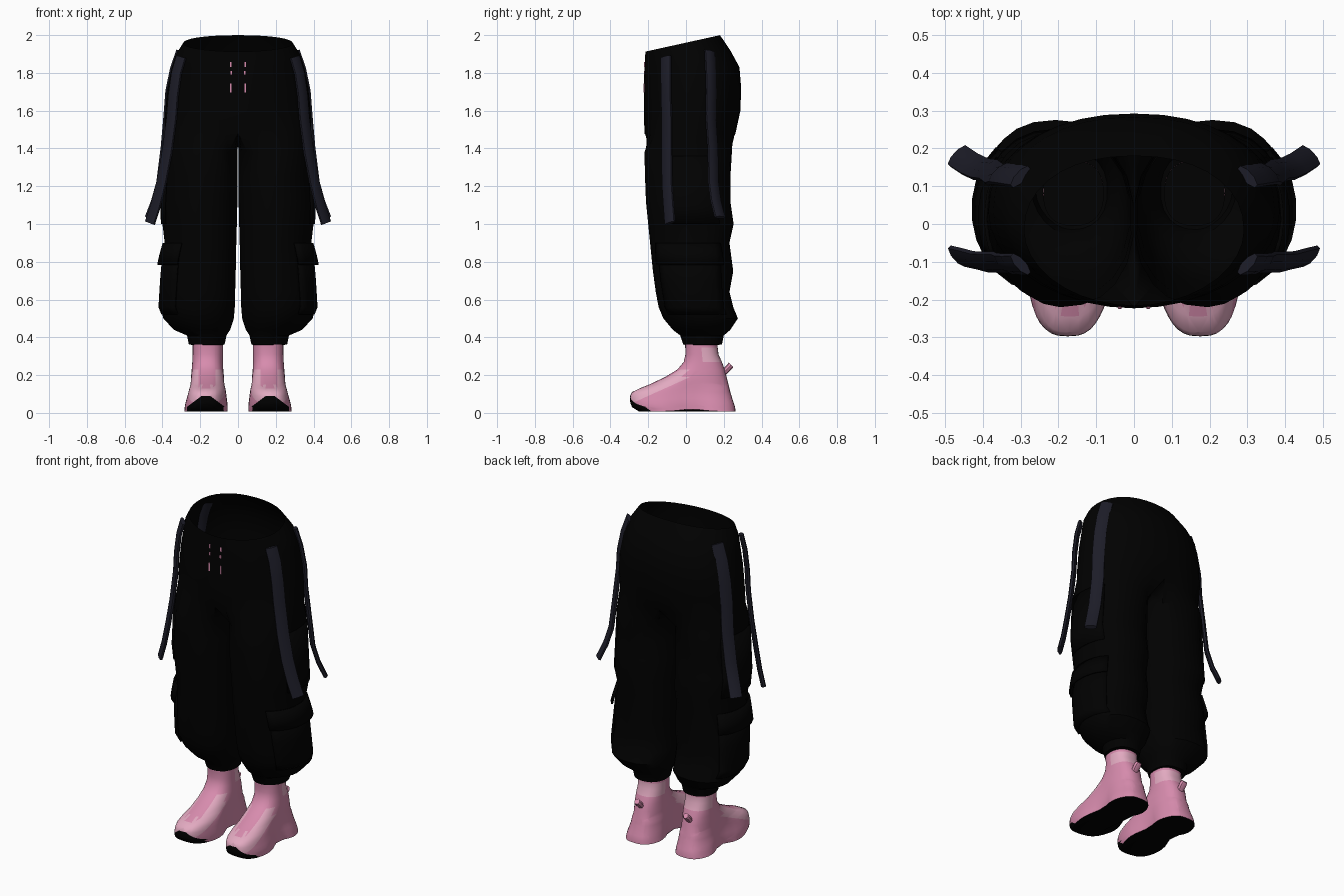
import bpy, bmesh, math
from mathutils import Vector

cube = bpy.data.objects.get("Cube")
if cube:
    bpy.data.objects.remove(cube, do_unlink=True)


def material(name, rgb):
    m = bpy.data.materials.new(name)
    m.use_nodes = True
    m.diffuse_color = (*rgb, 1)
    m.node_tree.nodes["Principled BSDF"].inputs["Base Color"].default_value = (*rgb, 1)
    return m


BLACK = material("black cloth", (0.0002, 0.0002, 0.0002))
NAVY = material("dark navy webbing", (0.012, 0.012, 0.021))
PINK = material("pink leather", (0.68, 0.26, 0.42))
PALE = material("pale pink leather", (0.76, 0.4, 0.53))
made = []


def finish(bm, name, mats, rule=None, thickness=0):
    """Turn a half model into a mirrored object, coloured by an optional rule."""
    bmesh.ops.recalc_face_normals(bm, faces=bm.faces)
    if rule:
        for f in bm.faces:
            f.material_index = rule(f.calc_center_median(), f.normal)
    mesh = bpy.data.meshes.new(name)
    bm.to_mesh(mesh)
    bm.free()
    for m in mats:
        mesh.materials.append(m)
    ob = bpy.data.objects.new(name, mesh)
    bpy.context.collection.objects.link(ob)
    if thickness:
        s = ob.modifiers.new("Thickness", 'SOLIDIFY')
        s.thickness = thickness
    mirror = ob.modifiers.new("Mirror", 'MIRROR')
    mirror.merge_threshold = 0.0005
    made.append(ob)


def oval(angle, xi, xo, yf, yb, power, corner=None):
    """Rounded-box outline, front at -90 degrees; corner softens the front outer part."""
    c, s = math.cos(angle), math.sin(angle)
    e = 2 / (corner if corner and c > 0 and s < 0 else power)
    return ((xi + xo) / 2 + (xo - xi) / 2 * math.copysign(abs(c) ** e, c),
            (yf + yb) / 2 + (yb - yf) / 2 * math.copysign(abs(s) ** e, s))


def bridge(bm, a, b, closed=True):
    n = len(a)
    for i in range(n if closed else n - 1):
        j = (i + 1) % n
        bm.faces.new((a[i], a[j], b[j], b[i]))


def loft(rings, closed=True, caps=True):
    bm = bmesh.new()
    rows = [[bm.verts.new(p) for p in r] for r in rings]
    for a, b in zip(rows, rows[1:]):
        bridge(bm, a, b, closed)
    if caps:
        bm.faces.new(rows[0])
        bm.faces.new(rows[-1])
    return bm


# Trousers: closed leg rings, then half rings from the crotch to the waist
LEG = [  # height, inner x, outer x, front y, back y
    (0.36, .081, .241, -.004, .168), (0.362, .07, .26, -.015, .19),
    (0.41, .06, .27, -.03, .20),
    (0.44, .04, .34, -.07, .235), (0.50, .02, .395, -.12, .275),
    (0.56, .015, .41, -.145, .25), (0.64, .013, .405, -.16, .23),
    (0.75, .010, .395, -.175, .25), (0.9, .007, .388, -.19, .23),
    (1.0, .004, .40, -.20, .252), (1.12, .001, .405, -.212, .235),
    (1.25, .001, .388, -.217, .235), (1.38, .001, .39, -.22, .243)]
HIP = [  # height, outer x, front y, back y
    (1.48, .388, -.22, .262), (1.6, .385, -.223, .288),
    (1.72, .372, -.223, .292), (1.83, .35, -.22, .283)]
SHAPE = (2.3, 1.8)
ARC, INNER = 18, 5
START = -math.radians(135)
STEP = math.radians(270) / ARC
bm = bmesh.new()
rows = []
for z, *box in LEG:
    rows.append([bm.verts.new((*oval(START + i * STEP, *box, *SHAPE), z))
                 for i in range(ARC + 1)] +
                [bm.verts.new((*oval(-START + math.radians(90) * k / INNER, *box, *SHAPE), z))
                 for k in range(1, INNER)])
for a, b in zip(rows, rows[1:]):
    bridge(bm, a, b)


def half_ring(xo, yf, yb, height):
    ring = []
    for i in range(ARC + 1):
        x, y = oval(math.pi * (i / ARC - 0.5), -xo, xo, yf, yb, 2.2, 1.95)
        ring.append(bm.verts.new((0 if i in (0, ARC) else x, y, height(y))))
    return ring


hips = [half_ring(xo, yf, yb, lambda y, z=z: z) for z, xo, yf, yb in HIP]
hips.append(half_ring(.33, -.217, .235, lambda y: 1.895 + .1 * y))
hips.append(half_ring(.29, -.215, .18, lambda y: 1.96 + .22 * y))
first, last = hips[0][0].co, hips[0][-1].co
seam = []
for k in range(1, INNER):
    p = last.lerp(first, k / INNER)
    seam.append(bm.verts.new((0, p.y, p.z - .06 * math.sin(math.pi * k / INNER))))
bridge(bm, rows[-1], hips[0] + seam)
for a, b in zip(hips, hips[1:]):
    bridge(bm, a, b, closed=False)
finish(bm, "trousers", [BLACK])


# Cargo pockets and flaps wrapped around the outer legs
def leg_at(z):
    for a, b in zip(LEG, LEG[1:]):
        if a[0] <= z <= b[0]:
            t = (z - a[0]) / (b[0] - a[0])
            return [p + (q - p) * t for p, q in zip(a[1:], b[1:])]


def wrap(name, levels, start, end):
    rings = []
    for z, out in levels:
        xi, xo, yf, yb = leg_at(z)
        box = (xi, xo + out, yf - out * .3, yb + out * .3)
        rings.append([(*oval(math.radians(start + (end - start) * i / 8), *box, 2.2, 2), z)
                      for i in range(9)])
    finish(loft(rings, closed=False, caps=False), name, [BLACK], thickness=.01)


wrap("cargo_pocket", [(.52, .006), (.56, .012), (.7, .014), (.86, .01)], -55, 45)
wrap("cargo_flap", [(.785, .036), (.84, .026), (.9, .012)], -60, 48)
wrap("upper_pocket", [(1.0, .008), (1.1, .008), (1.36, .006)], -25, 40)


# Hanging straps: flat bands lying on the diagonal corners, flaring at the end
def strap(name, path, turn):
    pts = [Vector(p) for p in path]
    across = Vector((1, turn, 0)).normalized()
    rings = []
    for i, p in enumerate(pts):
        d = (pts[min(i + 1, len(pts) - 1)] - pts[max(i - 1, 0)]).normalized()
        thin = d.cross(across).normalized()
        wide = thin.cross(d)
        rings.append([p + wide * .037 * math.cos(a) + thin * .014 * math.sin(a)
                      for a in (math.tau * (k + .5) / 8 for k in range(8))])
    finish(loft(rings), name, [NAVY])


strap("front_strap", [(.30, -.106, 1.885), (.325, -.106, 1.80), (.342, -.105, 1.68),
                      (.351, -.101, 1.56), (.375, -.101, 1.38), (.405, -.10, 1.22),
                      (.435, -.092, 1.1), (.466, -.085, 1.005)], 1)
strap("back_strap", [(.30, .125, 1.915), (.333, .13, 1.82), (.357, .133, 1.7),
                     (.366, .13, 1.58), (.382, .142, 1.4), (.405, .145, 1.22),
                     (.433, .158, 1.12), (.466, .18, 1.035)], -1)

# Shoes: stacked outlines, pinched at the arch and splayed at the toe
SHOE = [  # height, inner x, outer x, front y, back y
    (.008, .048, .288, -.25, .262), (.03, .05, .284, -.285, .26),
    (.05, .052, .28, -.294, .254), (.07, .055, .274, -.297, .247),
    (.09, .058, .268, -.296, .241), (.11, .061, .263, -.286, .235),
    (.13, .064, .259, -.245, .23), (.15, .067, .256, -.195, .225),
    (.19, .073, .25, -.11, .215), (.23, .078, .245, -.045, .205),
    (.27, .08, .242, -.012, .19), (.31, .08, .24, -.003, .172),
    (.345, .08, .24, -.004, .168), (.375, .08, .24, -.005, .167)]
rings = []
for z, *box in SHOE:
    ring = []
    for i in range(44):
        x, y = oval(math.tau * i / 44, *box, 2.8 if z < .14 else 2.4)
        low = max(0, 1 - z / .2)
        arch = low * math.exp(-((y - .03) / .08) ** 2)
        splay = .05 * max(0, -.08 - y)
        ring.append((.165 + (x - .165) * (1 - .3 * arch) + splay, y, z + .012 * arch))
    rings.append(ring)


def shoe_colour(c, n):
    if abs(n.z) > .9 and (c.z < .025 or c.z > .37):
        return 2
    if c.y < -.2 and c.z < min(.09, .107 - .75 * abs(c.x - .17)):
        return 2
    if c.y < 0 and .18 + .45 * c.y < c.z < .24:
        return 0 if c.z > .14 and abs(c.x - .165) < .045 else 1
    if .27 < c.z < .345 and c.y > .09:
        return 1
    return 0


shoe = loft(rings)
# Cut the panel borders into the surface: toe guard sides, vamp edge and tongue
for spot, normal in (((.17, 0, .107), (.75, 0, 1)), ((.17, 0, .107), (-.75, 0, 1)),
                     ((0, 0, .18), (0, -.45, 1)),
                     ((.12, 0, 0), (1, 0, 0)), ((.21, 0, 0), (1, 0, 0))):
    bmesh.ops.bisect_plane(shoe, geom=shoe.verts[:] + shoe.edges[:] + shoe.faces[:],
                           dist=1e-5, plane_co=spot, plane_no=Vector(normal).normalized())
finish(shoe, "shoe", [PINK, PALE, BLACK], shoe_colour)

# Heel pull tab
rings = [[(.165 + w * math.cos(a), y + .012 * math.sin(a), z - .012 * math.sin(a))
          for a in (math.tau * k / 8 for k in range(8))]
         for y, z, w in ((.185, .20, .018), (.212, .225, .022), (.23, .244, .024),
                         (.238, .254, .016))]
finish(loft(rings), "heel_tab", [PINK])

# Small lacing marks on the fly
bm = bmesh.new()
for x, y, z, h in ((.038, -.2195, 1.845, .025), (.036, -.221, 1.8, .018),
                   (.038, -.2225, 1.72, .05)):
    for v in bmesh.ops.create_cube(bm, size=1)["verts"]:
        v.co = (x + v.co.x * .008, y + v.co.y * .004, z + v.co.z * h)
finish(bm, "lacing_marks", [PINK])

# Smooth shading with sharp edges kept
bpy.ops.object.select_all(action='DESELECT')
for ob in made:
    ob.select_set(True)
bpy.context.view_layer.objects.active = made[0]
bpy.ops.object.shade_smooth_by_angle(angle=math.radians(40))
